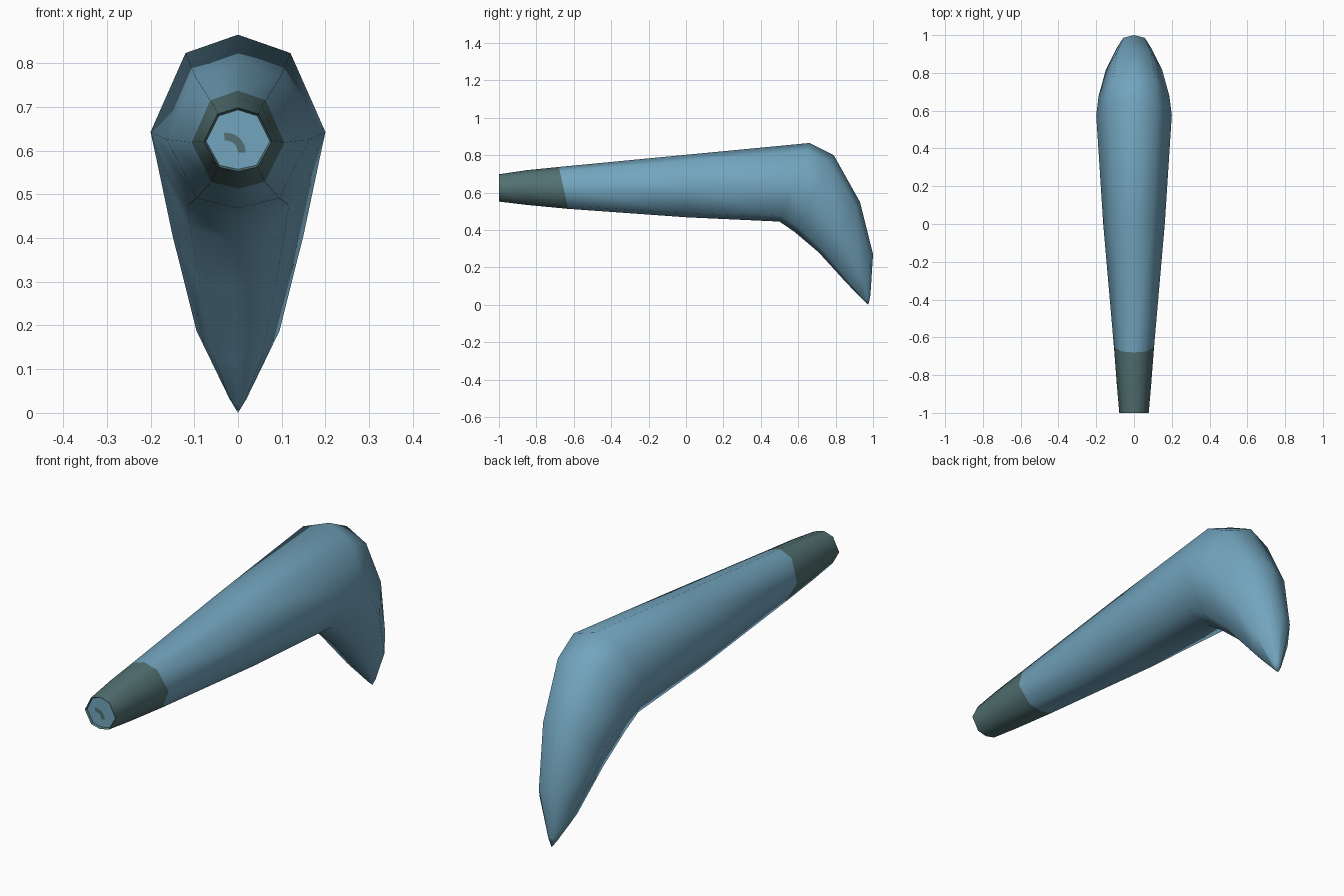
import bpy, bmesh, math
from mathutils import Vector

if "Cube" in bpy.data.objects:
    bpy.data.objects.remove(bpy.data.objects["Cube"])


def material(name, rgb):
    m = bpy.data.materials.new(name)
    m.diffuse_color = (*rgb, 1)
    m.use_nodes = True
    m.node_tree.nodes["Principled BSDF"].inputs["Base Color"].default_value = m.diffuse_color
    return m


blue = material("steel blue", (0.17, 0.376, 0.515))
grey = material("dark grey green", (0.084, 0.162, 0.165))

# Cross-sections: top (y, z), bottom (y, z), half width
SECTIONS = [
    ((-1.00, 0.698), (-1.00, 0.552), 0.078),
    ((-0.85, 0.720), (-0.85, 0.534), 0.091),
    ((-0.68, 0.737), (-0.63, 0.513), 0.106),
    ((0.00, 0.802), (0.00, 0.468), 0.163),
    ((0.66, 0.865), (0.50, 0.445), 0.200),
    ((0.79, 0.800), (0.58, 0.390), 0.187),
    ((0.93, 0.550), (0.71, 0.280), 0.150),
    ((1.00, 0.270), (0.86, 0.115), 0.095),
    ((0.986, 0.050), (0.955, 0.018), 0.020),
]
# Eight-sided profile: x, height
PROFILE = [(0, 1), (0.6, 0.8), (1, -0.06), (0.58, -0.86),
           (0, -1), (-0.58, -0.86), (-1, -0.06), (-0.6, 0.8)]
GRIP_SECTIONS = 2

bm = bmesh.new()


def add_ring(top, bottom, w):
    t, b = Vector((0, *top)), Vector((0, *bottom))
    mid, up = (t + b) / 2, (t - b) / 2
    return [bm.verts.new(mid + up * h + Vector((x * w, 0, 0))) for x, h in PROFILE]


# Tapered body bending down to the pointed end
rings = [add_ring(*s) for s in SECTIONS]
for i, (r, s) in enumerate(zip(rings, rings[1:])):
    for k in range(8):
        n = (k + 1) % 8
        f = bm.faces.new((r[k], r[n], s[n], s[k]))
        f.smooth = True
        f.material_index = 1 if i < GRIP_SECTIONS else 0
tip = bm.verts.new((0, 0.975, 0))
for k in range(8):
    bm.faces.new((rings[-1][k], rings[-1][(k + 1) % 8], tip)).smooth = True

# Handle end: thin dark rim around a slightly sunken blue disc
inner = add_ring((-0.99, 0.693), (-0.99, 0.557), 0.073)
for k in range(8):
    n = (k + 1) % 8
    bm.faces.new((rings[0][k], rings[0][n], inner[n], inner[k])).material_index = 1
bm.faces.new(inner)
for ring in (rings[0], inner):
    for k in range(8):
        bm.edges.get((ring[k], ring[(k + 1) % 8])).smooth = False

bmesh.ops.recalc_face_normals(bm, faces=bm.faces)
mesh = bpy.data.meshes.new("curved_club")
bm.to_mesh(mesh)
bm.free()
mesh.materials.append(blue)
mesh.materials.append(grey)
bpy.context.collection.objects.link(bpy.data.objects.new("curved_club", mesh))

# Small painted arc on the handle end
bm = bmesh.new()
pts = []
for i in range(6):
    a = math.radians(95 - i * 19)
    pts.append([bm.verts.new((-0.028 + r * math.cos(a), -0.992, 0.595 + r * math.sin(a)))
                for r in (0.028, 0.046)])
for p, q in zip(pts, pts[1:]):
    bm.faces.new((p[0], q[0], q[1], p[1]))
bmesh.ops.recalc_face_normals(bm, faces=bm.faces)
for f in bm.faces:
    f.normal_update()
    if f.normal.y > 0:
        f.normal_flip()
mark = bpy.data.meshes.new("end_mark")
bm.to_mesh(mark)
bm.free()
mark.materials.append(grey)
bpy.context.collection.objects.link(bpy.data.objects.new("end_mark", mark))
